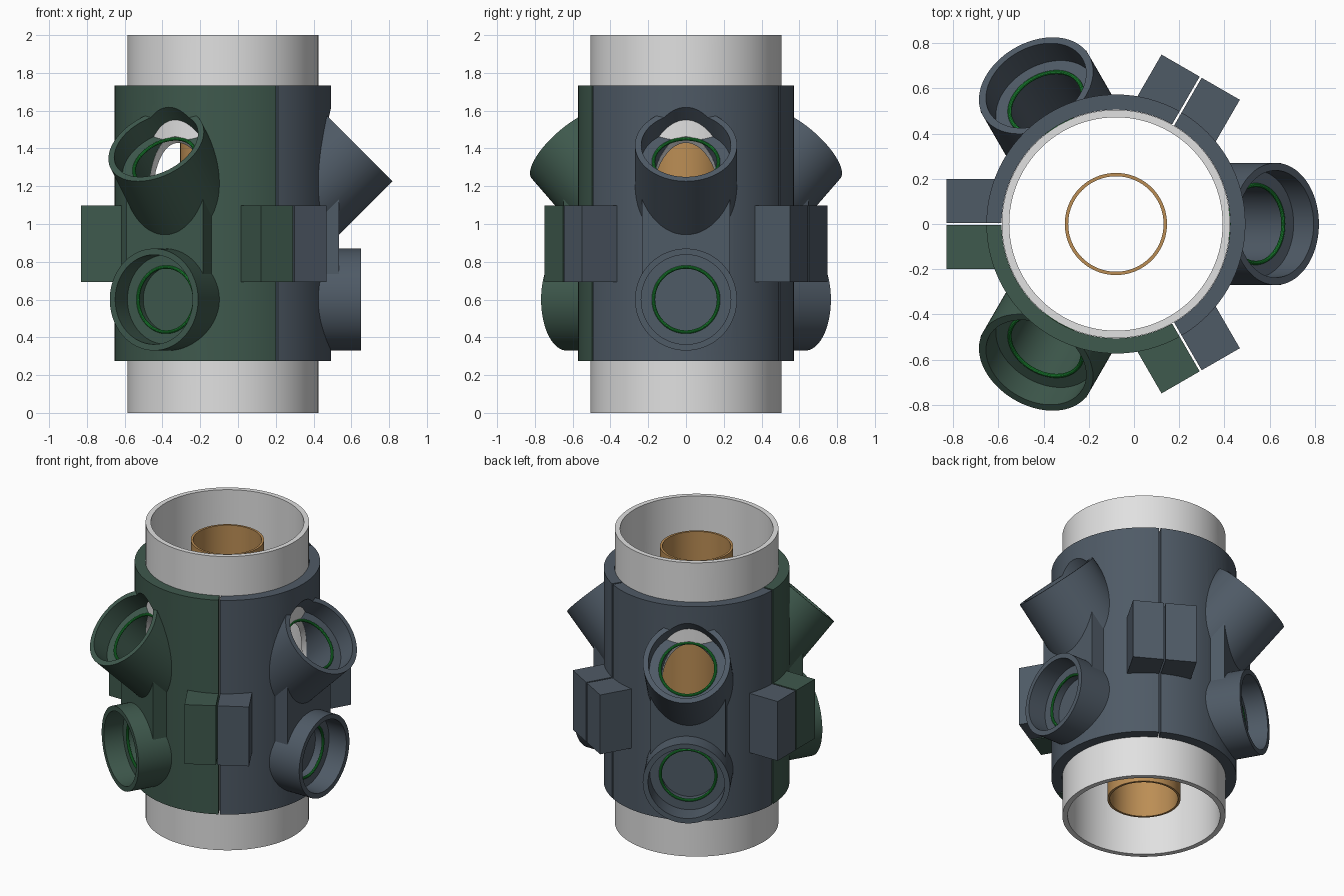
import bpy
from math import radians, sin
from mathutils import Matrix, Vector

if "Cube" in bpy.data.objects:
    bpy.data.objects.remove(bpy.data.objects["Cube"], do_unlink=True)

CX = -0.08                     # the pipe axis lies off centre
PIPE_R, SHELL_R = 0.505, 0.573
LOW_Z, HIGH_Z = 0.6, 0.71      # heights where the port axes meet the pipe axis
OUT = Vector((1, 0, 0))
UP_OUT = Vector((1, 0, 1)).normalized()


def material(name, rgb):
    m = bpy.data.materials.new(name)
    m.use_nodes = True
    m.diffuse_color = (*rgb, 1)
    m.node_tree.nodes["Principled BSDF"].inputs["Base Color"].default_value = (*rgb, 1)
    return m


SLATE = material("slate grey", (0.078, 0.103, 0.133))
GREEN = material("dark green", (0.049, 0.1, 0.074))
WHITE = material("pale grey", (0.75, 0.75, 0.75))
BROWN = material("copper brown", (0.5, 0.27, 0.09))
SEAL = material("bright green", (0.012, 0.26, 0.035))


def rod(name, r, start, end, direction=Vector((0, 0, 1)), z=0.0):
    """Cylinder between two distances along a direction from the axis point at height z."""
    centre = Vector((0, 0, z)) + direction * (start + end) / 2
    bpy.ops.mesh.primitive_cylinder_add(
        vertices=96, radius=r, depth=end - start, location=centre,
        rotation=direction.to_track_quat('Z', 'Y').to_euler())
    ob = bpy.context.object
    ob.name = name
    return ob


def block(name, x, y, z, turn=0.0):
    """Box between the given limits, turned about the pipe axis."""
    bpy.ops.mesh.primitive_cube_add(size=1)
    ob = bpy.context.object
    ob.name = name
    size = [b - a for a, b in (x, y, z)]
    mid = [(a + b) / 2 for a, b in (x, y, z)]
    ob.data.transform(Matrix.Rotation(radians(turn), 4, 'Z')
                      @ Matrix.Translation(mid) @ Matrix.Diagonal((*size, 1)))
    return ob


def combine(target, tool, operation):
    mod = target.modifiers.new("combine", 'BOOLEAN')
    mod.operation, mod.solver, mod.object = operation, 'EXACT', tool
    bpy.context.view_layer.objects.active = target
    bpy.ops.object.modifier_apply(modifier=mod.name)
    bpy.data.objects.remove(tool, do_unlink=True)


def finish(ob, mat, turn=0.0):
    """Bake the transform, move to the pipe axis, colour and shade."""
    bpy.context.view_layer.update()
    ob.data.transform(ob.matrix_world)
    ob.matrix_world = Matrix.Translation((CX, 0, 0)) @ Matrix.Rotation(radians(turn), 4, 'Z')
    ob.data.materials.clear()
    ob.data.materials.append(mat)
    bpy.ops.object.select_all(action='DESELECT')
    ob.select_set(True)
    bpy.context.view_layer.objects.active = ob
    bpy.ops.object.shade_smooth_by_angle(angle=radians(30))


# Main pipe, pierced by the three slanted bores
pipe = rod("main_pipe", PIPE_R, 0, 2)
combine(pipe, rod("pipe_bore", 0.472, -0.1, 2.1), 'DIFFERENCE')
for turn in (0, 120, 240):
    direction = Matrix.Rotation(radians(turn), 3, 'Z') @ UP_OUT
    combine(pipe, rod("slant_bore", 0.175, 0.4, 1.3, direction, HIGH_Z), 'DIFFERENCE')
finish(pipe, WHITE)

# Inner tube
tube = rod("inner_tube", 0.226, 0.12, 1.88)
combine(tube, rod("tube_bore", 0.211, 0, 2), 'DIFFERENCE')
finish(tube, BROWN)

# One clamp segment: shell, ports, rib and flanges
clamp = rod("clamp_segment", SHELL_R, 0.275, 1.733)
parts = [
    rod("lower_port", 0.27, 0.3, 0.73, OUT, LOW_Z),
    rod("upper_port", 0.27, 0.45, 1.0, UP_OUT, HIGH_Z),
    block("rib", (0.4, 0.615), (-0.233, 0.233), (0.65, 1.2)),
    block("flange", (0.4, 0.75), (-0.2, 0.2), (0.693, 1.097), 60),
    block("flange", (0.4, 0.75), (-0.2, 0.2), (0.693, 1.097), -60),
]
for part in parts:
    combine(clamp, part, 'UNION')
cuts = [
    rod("pipe_seat", PIPE_R + 0.001, -0.1, 2.1),
    rod("lower_socket", 0.237, 0.6, 1.0, OUT, LOW_Z),
    rod("lower_bore", 0.175, 0.54, 0.9, OUT, LOW_Z),
    rod("upper_socket", 0.237, 0.875, 1.4, UP_OUT, HIGH_Z),
    rod("upper_bore", 0.175, 0.4, 1.3, UP_OUT, HIGH_Z),
]
for cut in cuts:
    combine(clamp, cut, 'DIFFERENCE')

# Trim to a third of a turn, leaving a thin slit on either side
for side in (1, -1):
    limits = (-0.005, 2) if side > 0 else (-2, 0.005)
    combine(clamp, block("slit", (-2, 2), limits, (-1, 3), 60 * side), 'DIFFERENCE')

# Three segments with their seals
for turn, mat, label in ((0, SLATE, "left"), (120, SLATE, "back"), (240, GREEN, "front")):
    segment = clamp.copy()
    segment.data = clamp.data.copy()
    segment.name = label + "_clamp_segment"
    bpy.context.collection.objects.link(segment)
    finish(segment, mat, turn)
    for level, direction, z, reach in (("lower", OUT, LOW_Z, 0.6),
                                       ("upper", UP_OUT, HIGH_Z, 0.875)):
        bpy.ops.mesh.primitive_torus_add(
            major_radius=0.172, minor_radius=0.009, major_segments=72, minor_segments=10,
            location=Vector((0, 0, z)) + direction * reach,
            rotation=direction.to_track_quat('Z', 'Y').to_euler())
        ring = bpy.context.object
        ring.name = f"{label}_{level}_seal"
        finish(ring, SEAL, turn)
bpy.data.objects.remove(clamp, do_unlink=True)
